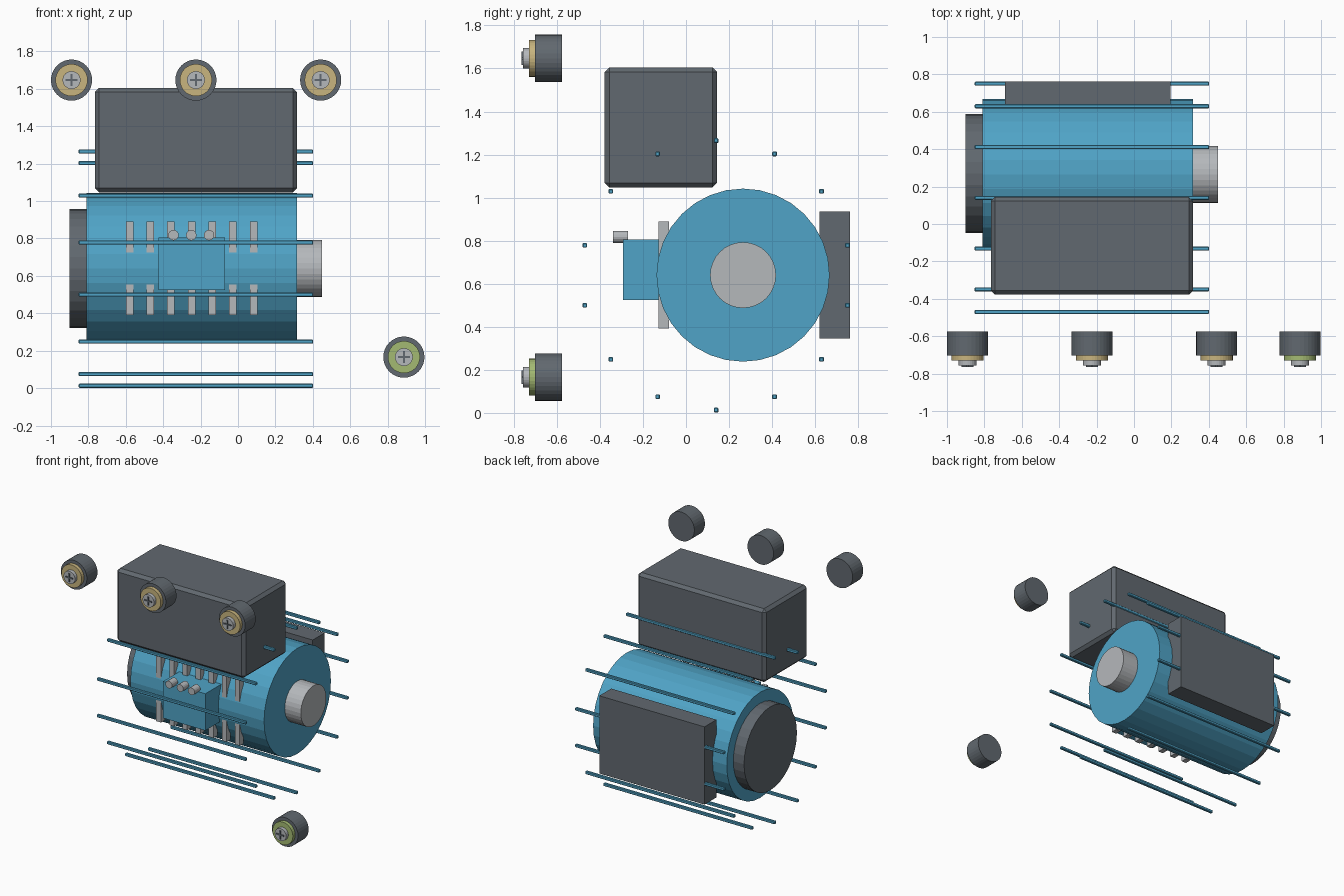
import bpy, math

if "Cube" in bpy.data.objects:
    bpy.data.objects.remove(bpy.data.objects["Cube"])

def material(name, rgb):
    m = bpy.data.materials.new(name)
    m.diffuse_color = (*rgb, 1)
    m.use_nodes = True
    m.node_tree.nodes["Principled BSDF"].inputs["Base Color"].default_value = m.diffuse_color
    return m

DARK = material("dark_grey", (0.12, 0.14, 0.16))
LIGHT = material("light_grey", (0.46, 0.48, 0.5))
BLUE = material("blue", (0.08, 0.37, 0.57))
TAN = material("tan", (0.58, 0.46, 0.21))
GREEN = material("green", (0.37, 0.49, 0.17))

def finish(o, name, mat, bevel):
    o.name = name
    o.data.materials.append(mat)
    if bevel:
        b = o.modifiers.new("bevel", 'BEVEL')
        b.width, b.segments, b.limit_method = bevel, 1, 'ANGLE'
    return o

def box(name, x, y, z, mat, bevel=0):
    """Box from (min, max) ranges."""
    bpy.ops.mesh.primitive_cube_add(size=1, location=[sum(r) / 2 for r in (x, y, z)])
    o = bpy.context.object
    o.scale = [r[1] - r[0] for r in (x, y, z)]
    bpy.ops.object.transform_apply(location=False, rotation=False, scale=True)
    return finish(o, name, mat, bevel)

def cyl(name, axis, span, centre, r, mat, sides=32, bevel=0):
    """Cylinder along x (centre = y, z) or along y (centre = x, z)."""
    mid, (a, z) = sum(span) / 2, centre
    loc = (mid, a, z) if axis == 'X' else (a, mid, z)
    rot = (0, math.pi / 2, 0) if axis == 'X' else (math.pi / 2, 0, 0)
    bpy.ops.mesh.primitive_cylinder_add(vertices=sides, radius=r, depth=span[1] - span[0],
                                        location=loc, rotation=rot)
    return finish(bpy.context.object, name, mat, bevel)

# Motor body, shaft and end cap
AX = (0.265, 0.64)
cyl("motor_body", 'X', (-0.81, 0.315), AX, 0.402, BLUE)
cyl("shaft", 'X', (0.31, 0.45), AX, 0.153, LIGHT)
cyl("end_cap", 'X', (-0.9, -0.805), (0.27, 0.64), 0.318, DARK)

# Control housing above and plate behind
box("control_housing", (-0.765, 0.315), (-0.378, 0.145), (1.047, 1.605), DARK, 0.022)
box("back_plate", (-0.69, 0.195), (0.62, 0.763), (0.345, 0.936), DARK)

# Terminal box with three studs
box("terminal_box", (-0.425, -0.07), (-0.293, -0.06), (0.525, 0.805), BLUE)
for i in range(3):
    cyl(f"terminal_stud_{i}", 'Y', (-0.34, -0.27), (-0.345 + 0.095 * i, 0.818), 0.028, LIGHT, 16)

# Row of cooling fins across the motor front
for i in range(7):
    x = -0.58 + 0.1105 * i
    box(f"cooling_fin_{i}", (x - 0.02, x + 0.02), (-0.127, -0.08), (0.392, 0.89), LIGHT)

# Ring of square cage rods
for i in range(14):
    a = math.tau * i / 14
    y, z = 0.14 + 0.626 * math.sin(a), 0.639 + 0.626 * math.cos(a)
    box(f"cage_rod_{i}", (-0.852, 0.402), (y - 0.011, y + 0.011), (z - 0.011, z + 0.011), BLUE, 0.004)

# Mounting feet: dark rubber, coloured washer, cross-head screw
for i, (x, z, mat) in enumerate([(-0.89, 1.647, TAN), (-0.225, 1.647, TAN),
                                 (0.442, 1.647, TAN), (0.887, 0.166, GREEN)]):
    cyl(f"mount_rubber_{i}", 'Y', (-0.702, -0.575), (x, z), 0.11, DARK)
    cyl(f"mount_washer_{i}", 'Y', (-0.73, -0.695), (x, z), 0.086, mat)
    cyl(f"mount_screw_{i}", 'Y', (-0.757, -0.725), (x, z), 0.048, LIGHT, 24)
    for part, w, h in (("across", 0.032, 0.005), ("upright", 0.005, 0.032)):
        box(f"screw_cross_{part}_{i}", (x - w, x + w), (-0.764, -0.75), (z - h, z + h), DARK)
